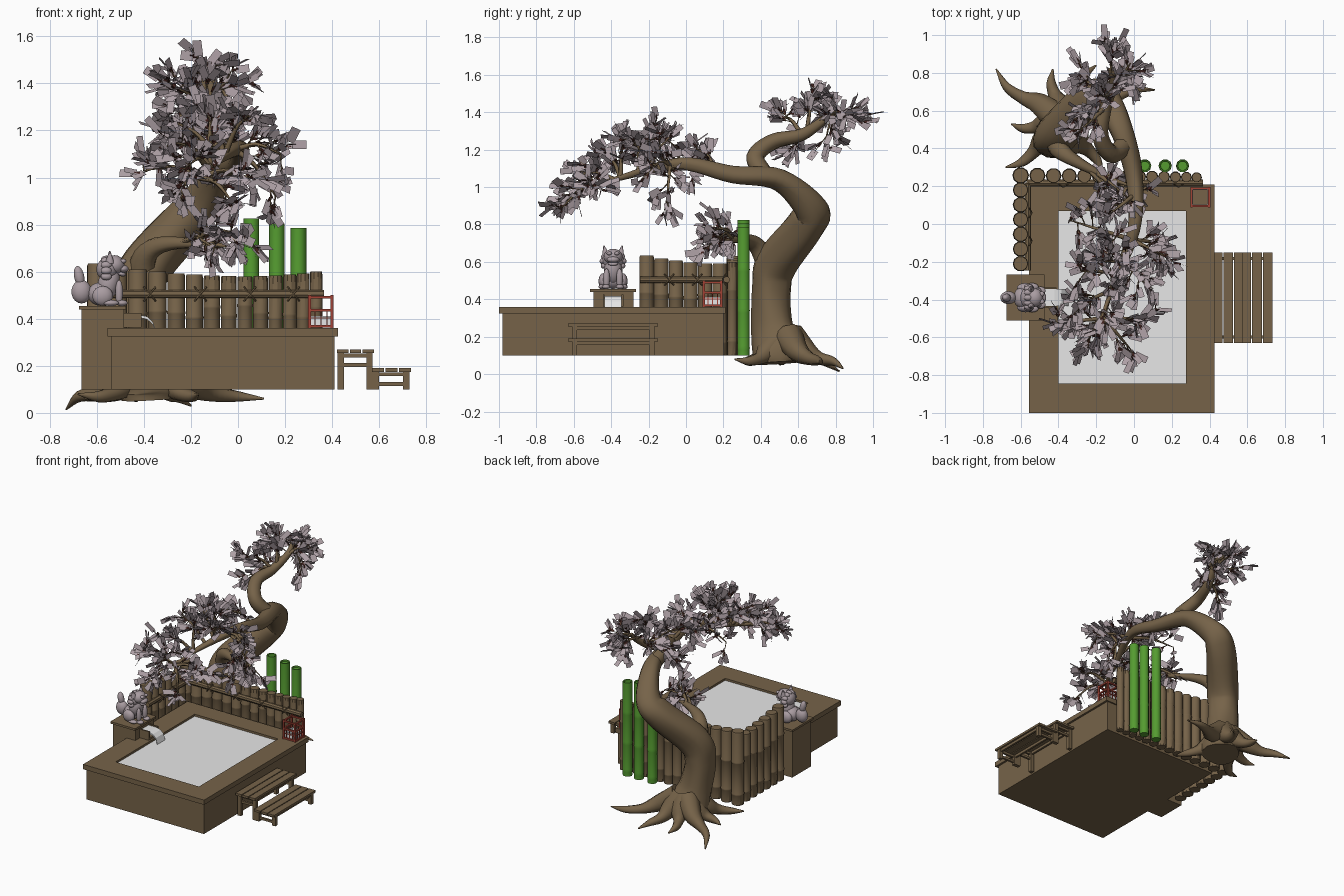
import bpy, bmesh, math, random
from mathutils import Vector, Matrix

if "Cube" in bpy.data.objects:
    bpy.data.objects.remove(bpy.data.objects["Cube"])
random.seed(7)

def mat(name, c):
    m = bpy.data.materials.new(name)
    m.diffuse_color = (*c, 1)
    m.use_nodes = True
    m.node_tree.nodes["Principled BSDF"].inputs["Base Color"].default_value = m.diffuse_color
    return m

WOOD = mat("brown wood", (.18, .124, .066))
WHITE = mat("water white", (.8, .8, .8))
GREEN = mat("bamboo green", (.09, .33, .03))
RED = mat("lantern red", (.36, .055, .035))
STONE = mat("mauve stone", (.40, .335, .36))
PETAL = mat("blossom mauve", (.42, .35, .375))
DARK = mat("dark stem", (.05, .015, .012))

# ---------- helpers ----------
def finish(name, bm, mats, smooth=0, normals=True):
    if normals:
        bmesh.ops.recalc_face_normals(bm, faces=bm.faces)
    me = bpy.data.meshes.new(name)
    bm.to_mesh(me)
    bm.free()
    for m in mats:
        me.materials.append(m)
    ob = bpy.data.objects.new(name, me)
    bpy.context.collection.objects.link(ob)
    if smooth:
        bpy.ops.object.select_all(action='DESELECT')
        ob.select_set(True)
        bpy.context.view_layer.objects.active = ob
        bpy.ops.object.shade_smooth_by_angle(angle=math.radians(smooth))
    return ob

def boxes(name, m, *bs):
    bm = bmesh.new()
    for x0, x1, y0, y1, z0, z1 in bs:
        M = Matrix.Translation(((x0+x1)/2, (y0+y1)/2, (z0+z1)/2))
        bmesh.ops.create_cube(bm, size=1, matrix=M @ Matrix.Diagonal((x1-x0, y1-y0, z1-z0, 1)))
    return finish(name, bm, [m])

def blob(bm, c, r, tilt=0):
    M = Matrix.Translation(c) @ Matrix.Rotation(tilt, 4, 'Y') @ Matrix.Diagonal((*r, 1))
    bmesh.ops.create_uvsphere(bm, u_segments=14, v_segments=9, radius=1, matrix=M)

def skin(bm, rings):
    vs = [[bm.verts.new(p) for p in ring] for ring in rings]
    n = len(vs[0])
    for a, b in zip(vs, vs[1:]):
        for i in range(n):
            bm.faces.new((a[i], a[(i+1) % n], b[(i+1) % n], b[i]))
    bm.faces.new(vs[0][::-1])
    bm.faces.new(vs[-1])

def lathe(bm, x, y, profile, n=10):
    skin(bm, [[(x+r*math.cos(i*math.tau/n), y+r*math.sin(i*math.tau/n), z) for i in range(n)]
              for z, r in profile])

def curve(pts, steps):
    """Catmull-Rom through (x, y, z, radius) points."""
    P = [Vector(p) for p in pts]
    P = [2*P[0]-P[1]] + P + [2*P[-1]-P[-2]]
    out = []
    for a, b, c, d in zip(P, P[1:], P[2:], P[3:]):
        for k in range(steps):
            t = k/steps
            out.append(.5*(2*b+(c-a)*t+(2*a-5*b+4*c-d)*t*t+(3*b-a-3*c+d)*t**3))
    return out + [P[-2]]

def tube(bm, pts, n=8, steps=4, gnarl=0):
    c = curve(pts, steps)
    q = [p.to_3d() for p in c]
    u, rings = Vector((.31, .9, .2)), []
    for i, p in enumerate(q):
        t = (q[min(i+1, len(q)-1)]-q[max(i-1, 0)]).normalized()
        u = (u-t*u.dot(t)).normalized()
        v = t.cross(u)
        ring = []
        for k in range(n):
            a = k*math.tau/n
            r = max(c[i][3], .001)*(1+gnarl*math.sin(3*a+i*.35)+gnarl*.6*math.sin(5*a-i*.2))
            ring.append(p+(u*math.cos(a)+v*math.sin(a))*r)
        rings.append(ring)
    skin(bm, rings)
    return q

# ---------- bath ----------
boxes("tub_body", WOOD, (-.54, .41, -.98, .2, .1, .325))
boxes("tub_rim", WOOD, (-.555, -.4, -1, .21, .325, .36), (.275, .425, -1, .21, .325, .36),
      (-.4, .275, -1, -.845, .325, .36), (-.4, .275, .07, .21, .325, .36))
boxes("bath_water", WHITE, (-.4, .275, -.845, .07, .326, .345))

# ---------- spout pillar ----------
boxes("spout_pillar", WOOD, (-.665, -.54, -.495, -.28, .1, .44), (-.54, -.485, -.495, -.28, .36, .44),
      (-.675, -.475, -.512, -.268, .44, .455))
boxes("spout_trough", WOOD, (-.485, -.41, -.445, -.335, .362, .375),
      *[(-.485, -.41, y, y+.01, .375, .425) for y in (-.445, -.345)])
bm = bmesh.new()
skin(bm, [[(x, y, z+d) for y, d in ((-.435, 0), (-.345, 0), (-.345, .012), (-.435, .012))]
          for x, z in ((-.484, .405), (-.42, .405), (-.385, .397), (-.362, .375), (-.348, .335))])
finish("pouring_water", bm, [WHITE])

# ---------- step benches ----------
def bench(name, x0, x1, top, y0=-.63, y1=-.15):
    w = (x1-x0)/3
    bs = [(x0+i*w+.003, x0+(i+1)*w-.003, y0, y1, top-.016, top) for i in range(3)]
    for y in (y0+.02, y1-.045):
        bs += [(x, x+.027, y, y+.027, .1, top-.016) for x in (x0+.005, x1-.035)]
        bs += [(x0+.01, x1-.02, y+.005, y+.02, z, z+.016) for z in (top-.034, top-.075)]
    bs += [(x, x+.014, y0+.03, y1-.03, top-.035, top-.016) for x in (x0+.012, x1-.03)]
    boxes(name, WOOD, *bs)
bench("upper_step", .418, .58, .27)
bench("lower_step", .566, .737, .19)

# ---------- fence: posts shrink to the right, tops dip in the middle ----------
posts = [(-.6+.09*i-.00141*i*i, .257-.0008*i, .042-.0012*i, .58+.0008*(i-8)**2) for i in range(14)]
posts += [(-.6, .18-.078*i, .04, .59+.0018*i*i) for i in range(6)]
bm = bmesh.new()
for x, y, r, h in posts:
    prof = [(.1, r)]
    for z in (random.uniform(.16, .21), random.uniform(.4, .46)):
        prof += [(z-.008, r), (z-.004, r*1.05), (z+.004, r*1.05), (z+.008, r)]
    lathe(bm, x, y, prof+[(h-.01, r), (h, r*.93)])
finish("fence_posts", bm, [WOOD], 35)
bm = bmesh.new()
tube(bm, [(x, .217, .505, .018) for x in (-.57, -.1, .365)])
tube(bm, [(-.562, y, .505, .018) for y in (.22, 0, -.245)])
for s in (-1, 1):                             # crossed ties
    for x in (-.375, -.16, .05, .235):
        tube(bm, [(x+k*s*.025, .196+abs(k)*.016, .505+k*.03, .004) for k in (-1, 0, 1)], 5, 2)
    for y in (.06, -.09):
        tube(bm, [(-.541-abs(k)*.016, y+k*s*.025, .505+k*.03, .004) for k in (-1, 0, 1)], 5, 2)
finish("fence_rails", bm, [WOOD], 40)

# ---------- green bamboo ----------
bm = bmesh.new()
for x, h in ((.057, .825), (.165, .805), (.257, .785)):
    r, prof = .033, [(.1, .033)]
    for z in (.14, .34, .56):
        prof += [(z-.012, r), (z, r*1.06), (z+.012, r)]
    lathe(bm, x, .308, prof+[(h, r), (h, r*.8), (h-.01, r*.75)])
finish("green_bamboo", bm, [GREEN], 45)

# ---------- lantern ----------
bs = [(x, x+.013, y, y+.013, .36, .5) for x in (.298, .392) for y in (.088, .182)]
for z in (.362, .43, .485):
    bs += [(.3, .405, y, y+.011, z, z+.011) for y in (.089, .183)]
    bs += [(x, x+.011, .09, .195, z, z+.011) for x in (.299, .393)]
for k in (.325, .35, .375):
    bs += [(k, k+.005, y, y+.005, .37, .43) for y in (.092, .186)]
    bs += [(x, x+.005, k-.21, k-.205, .37, .43) for x in (.302, .396)]
bs += [(.305, .4, y, y+.005, .4, .405) for y in (.092, .186)]
bs += [(x, x+.005, .095, .19, .4, .405) for x in (.302, .396)]
boxes("lantern_frame", RED, *bs)
boxes("lantern_paper", WHITE, *[(.31, .393, y, y+.003, .373, .412) for y in (.1, .181)],
      *[(x, x+.003, .1, .183, .373, .412) for x in (.31, .39)])

# ---------- guardian beast statue, facing +x ----------
bm = bmesh.new()
Y = -.39
for x, z, r, t in ((-.585, .505, (.055, .06, .05), 0), (-.55, .55, (.047, .05, .075), .25),  # haunch, chest
                   (-.555, .61, (.048, .06, .05), 0), (-.525, .628, (.045, .05, .042), 0),   # mane, head
                   (-.49, .612, (.026, .034, .017), 0), (-.495, .59, (.02, .028, .01), .2),  # jaws
                   (-.665, .515, (.044, .035, .05), 0), (-.675, .58, (.022, .022, .045), -.2)):  # tail
    blob(bm, (x, Y, z), r, t)
for k in range(9):                            # mane curls
    a = math.pi*(k/8*1.3-.15)
    blob(bm, (-.56, Y+.056*math.cos(a), .602+.05*math.sin(a)), (.024, .016, .016))
for s in (-1, 1):
    for x, y, z, r in ((-.505, .035, .51, (.017, .018, .055)), (-.493, .037, .467, (.025, .022, .013)),
                       (-.575, .052, .497, (.045, .026, .042)), (-.54, .058, .467, (.035, .02, .013)),
                       (-.488, .02, .645, (.014, .014, .01))):
        blob(bm, (x, Y+s*y, z), r)
    bmesh.ops.create_cone(bm, segments=8, radius1=.02, radius2=.003, depth=.05, cap_ends=True,
        matrix=Matrix.Translation((-.545, Y+s*.044, .662)) @ Matrix.Rotation(-s*.2, 4, 'X'))
finish("guardian_statue", bm, [STONE], 60)

# ---------- tree: trunk, crown limb, low limb, roots ----------
trunk = [(-.37, .5, .06, .13), (-.375, .495, .12, .14), (-.41, .465, .26, .112), (-.43, .455, .45, .104),
         (-.4, .485, .6, .11), (-.24, .645, .8, .102), (-.16, .665, .89, .085), (-.07, .5, 1.04, .06),
         (0, .25, 1.065, .046), (0, -.03, 1.125, .033), (-.12, -.35, 1.05, .015), (-.16, -.5, 1, .007)]
crown = [(-.05, .42, 1.06, .05), (-.12, .37, 1.16, .048), (-.18, .47, 1.245, .043), (-.15, .62, 1.28, .033),
         (-.11, .74, 1.36, .022), (-.13, .82, 1.43, .008)]
low = [(-.41, .46, .53, .07), (-.39, .39, .67, .05), (-.29, .32, .72, .03), (-.05, .2, .71, .008)]
bm = bmesh.new()
limbs = tube(bm, trunk, 16, 6, .05)[-24:] + tube(bm, crown, 10, 5, .04)[-16:] + tube(bm, low, 10, 5, .04)[-5:]
for x, y, z in ((-.73, .82, .015), (-.65, .53, .06), (-.68, .3, .08), (-.17, .26, .08), (.11, .71, .06),
                (-.2, .84, .03), (-.43, .82, .05)):
    dx, dy = x+.37, y-.53
    tube(bm, [(-.37+dx*.1, .53+dy*.1, .2, .08), (-.37+dx*.35, .53+dy*.35, .125, .06),
              (-.37+dx*.55-dy*.06, .53+dy*.55+dx*.06, .085, .036),
              (-.37+dx*.78-dy*.08, .53+dy*.78+dx*.08, .07, .024), (x, y, z, .004)], 8, 4, .05)

# side branch tips; each grows from a nearby point on a limb
front_tips = [(.18, -.18, 1.1), (-.34, .02, 1.12), (-.28, -.25, 1.24), (.04, -.3, 1.26), (-.4, -.52, 1.03),
              (-.02, -.66, .89), (.04, -.5, 1), (.16, -.1, .92), (-.2, -.58, 1.06), (-.12, -.1, 1.25),
              (-.25, -.62, .93), (-.12, .06, 1.2), (-.12, -.34, 1.25), (-.15, -.2, 1.3), (-.28, -.42, 1.15)]
back_tips = [(-.15, .68, 1.49), (-.27, .8, 1.38), (-.02, .85, 1.4), (-.12, .9, 1.38), (-.01, .75, 1.27),
             (-.28, .5, 1.38), (-.3, .58, 1.2), (-.03, .14, .77), (.04, .18, .73), (-.1, .14, .7)]
rv = lambda: Vector([random.uniform(-1, 1) for _ in range(3)])
cards = bmesh.new()

def card(p, d, length, width, idx):
    s = d.cross(rv()).normalized()*width/2
    f = cards.faces.new([cards.verts.new(v) for v in (p-s, p+s, p+d*length+s, p+d*length-s)])
    f.material_index = idx

for tip in front_tips+back_tips:
    c = Vector(tip)
    a = min(limbs, key=lambda p: abs((p-c).length-.2))
    b = (a+c)/2+Vector((0, 0, .03))
    q = tube(bm, [(*a, .014), (*b, .009), (*c, .003)], 6, 4)
    for j in range(2, 9):
        t = (q[j]-q[j-1]).normalized()
        d = (t+rv()*1.1).normalized()
        ln = random.uniform(.05, .12)
        tube(bm, [(*(q[j]+d*ln*k), .004-.0025*k) for k in (0, .5, 1)], 4, 1)
        for k in range(5):                    # blossom cards with dark stems
            p = q[j]+d*ln*random.uniform(.25, 1)
            e = (d+rv()*.8).normalized()
            card(p, e, random.uniform(.02, .035), .014, 1)
            card(p+e*.018, e, random.uniform(.05, .08), random.uniform(.03, .042), 0)
finish("tree", bm, [WOOD], 60)
finish("blossoms", cards, [PETAL, DARK], 0, False)
